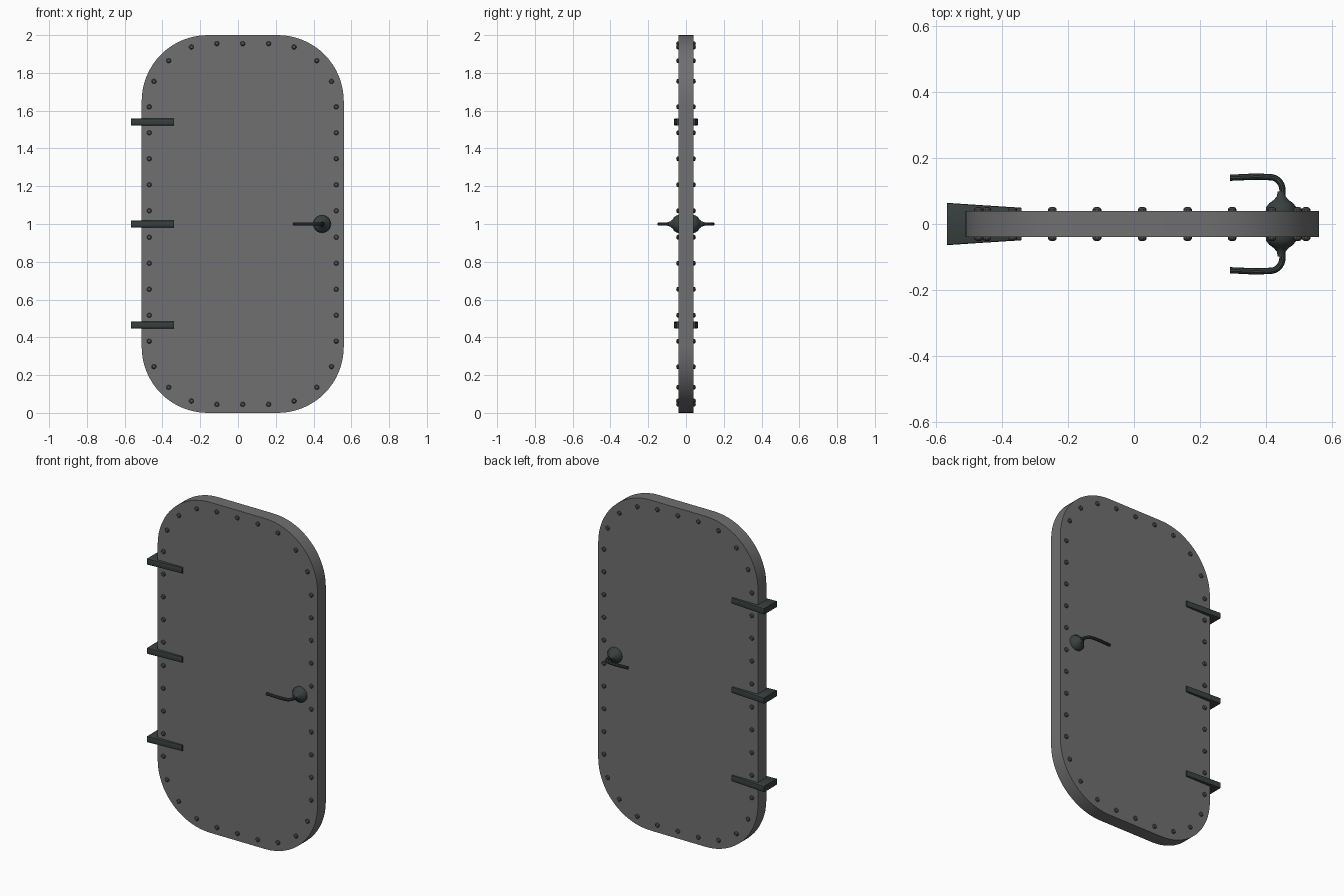
import bpy, bmesh, math
from mathutils import Vector, Matrix

cube = bpy.data.objects.get("Cube")
if cube:
    bpy.data.objects.remove(cube, do_unlink=True)


def material(name, rgb):
    m = bpy.data.materials.new(name)
    m.use_nodes = True
    m.diffuse_color = (*rgb, 1)
    m.node_tree.nodes["Principled BSDF"].inputs["Base Color"].default_value = (*rgb, 1)
    return m


GREY = material("grey steel", (0.16, 0.16, 0.165))
DARK = material("dark iron", (0.04, 0.05, 0.049))
RIVET = material("rivet steel", (0.075, 0.08, 0.082))

CX, CZ = 0.025, 1.0          # panel centre
HALF_W, RADIUS, HALF_T = 0.535, 0.35, 0.04


def finish(bm, name, mat, smooth=True):
    bmesh.ops.recalc_face_normals(bm, faces=bm.faces[:])
    mesh = bpy.data.meshes.new(name)
    bm.to_mesh(mesh)
    bm.free()
    mesh.materials.append(mat)
    ob = bpy.data.objects.new(name, mesh)
    bpy.context.collection.objects.link(ob)
    if smooth:
        shade(ob)
    return ob


def shade(ob):
    bpy.ops.object.select_all(action='DESELECT')
    ob.select_set(True)
    bpy.context.view_layer.objects.active = ob
    bpy.ops.object.shade_smooth_by_angle(angle=math.radians(35))


def extrude(points, offset):
    """Closed prism from an outline."""
    bm = bmesh.new()
    face = bm.faces.new([bm.verts.new(p) for p in points])
    new = bmesh.ops.extrude_face_region(bm, geom=[face])["geom"]
    bmesh.ops.translate(bm, vec=offset, verts=[v for v in new if isinstance(v, bmesh.types.BMVert)])
    return bm


def lathe(bm, profile, centre, side, segments):
    """Turn (radius, y) pairs around the y axis on one side of the door."""
    verts = [bm.verts.new((centre[0] + r, side * y, centre[1])) for r, y in profile]
    edges = [bm.edges.new(pair) for pair in zip(verts, verts[1:])]
    bmesh.ops.spin(bm, geom=verts + edges, cent=(centre[0], 0, centre[1]), axis=(0, 1, 0),
                   angle=math.tau, steps=segments, use_merge=True)
    bmesh.ops.remove_doubles(bm, verts=bm.verts[:], dist=0.0001)


# Door panel with round corners
outline = []
for i, (sx, sz) in enumerate([(1, 1), (-1, 1), (-1, -1), (1, -1)]):
    for k in range(17):
        a = math.pi / 2 * (i + k / 16)
        outline.append((CX + sx * (HALF_W - RADIUS) + RADIUS * math.cos(a), -HALF_T,
                        CZ + sz * (1 - RADIUS) + RADIUS * math.sin(a)))
finish(extrude(outline, (0, 2 * HALF_T, 0)), "door_panel", GREY)

# Rivets around the edge, one quarter mirrored to all four on both sides
quarter = [(0.495, 0.07), (0.495, 0.208), (0.495, 0.346), (0.495, 0.483), (0.495, 0.62),
           (0.47, 0.755), (0.392, 0.865), (0.272, 0.937), (0.137, 0.955), (0, 0.955)]
spots = sorted({(sx * x, sz * z) for x, z in quarter for sx in (1, -1) for sz in (1, -1)})
dome = [(0.013, 0.038), (0.013, 0.045), (0.009, 0.05), (0, 0.052)]
bm = bmesh.new()
for x, z in spots:
    for side in (-1, 1):
        lathe(bm, dome, (CX + x, CZ + z), side, 10)
finish(bm, "rivets", RIVET)

# Tapered hinges
for name, z in (("lower", 0.465), ("middle", 1.0), ("upper", 1.54)):
    wedge = [(-0.566, -0.064, z - 0.018), (-0.34, -0.049, z - 0.018),
             (-0.34, 0.049, z - 0.018), (-0.566, 0.064, z - 0.018)]
    bm = extrude(wedge, (0, 0, 0.036))
    long_edges = [e for e in bm.edges if 0.2 < e.calc_length()]
    bmesh.ops.bevel(bm, geom=long_edges, offset=0.005, segments=2, affect='EDGES', profile=0.5)
    finish(bm, name + "_hinge", DARK)

# Lever handles on both sides
HX = 0.445
rose = [(0, 0.036), (0.047, 0.036), (0.046, 0.05), (0.036, 0.063), (0.022, 0.073),
        (0.013, 0.084), (0.0105, 0.098), (0, 0.098)]
path = [(HX, 0.075), (HX + 0.004, 0.1), (HX - 0.002, 0.123), (HX - 0.018, 0.138),
        (HX - 0.042, 0.142), (0.29, 0.14)]
for name, side in (("front", -1), ("back", 1)):
    bm = bmesh.new()
    lathe(bm, rose, (HX, CZ), side, 24)
    finish(bm, name + "_handle_rose", DARK)

    curve = bpy.data.curves.new(name + "_lever", 'CURVE')
    curve.dimensions = '3D'
    curve.bevel_depth = 0.0095
    curve.bevel_resolution = 3
    curve.use_fill_caps = True
    spline = curve.splines.new('BEZIER')
    spline.resolution_u = 5
    spline.bezier_points.add(len(path) - 1)
    for p, (x, y) in zip(spline.bezier_points, path):
        p.co = (x, side * y, CZ)
        p.handle_left_type = p.handle_right_type = 'AUTO'
    curve.materials.append(DARK)
    lever = bpy.data.objects.new(name + "_lever", curve)
    bpy.context.collection.objects.link(lever)
    bpy.ops.object.select_all(action='DESELECT')
    lever.select_set(True)
    bpy.context.view_layer.objects.active = lever
    bpy.ops.object.convert(target='MESH')
    shade(bpy.context.view_layer.objects.active)
